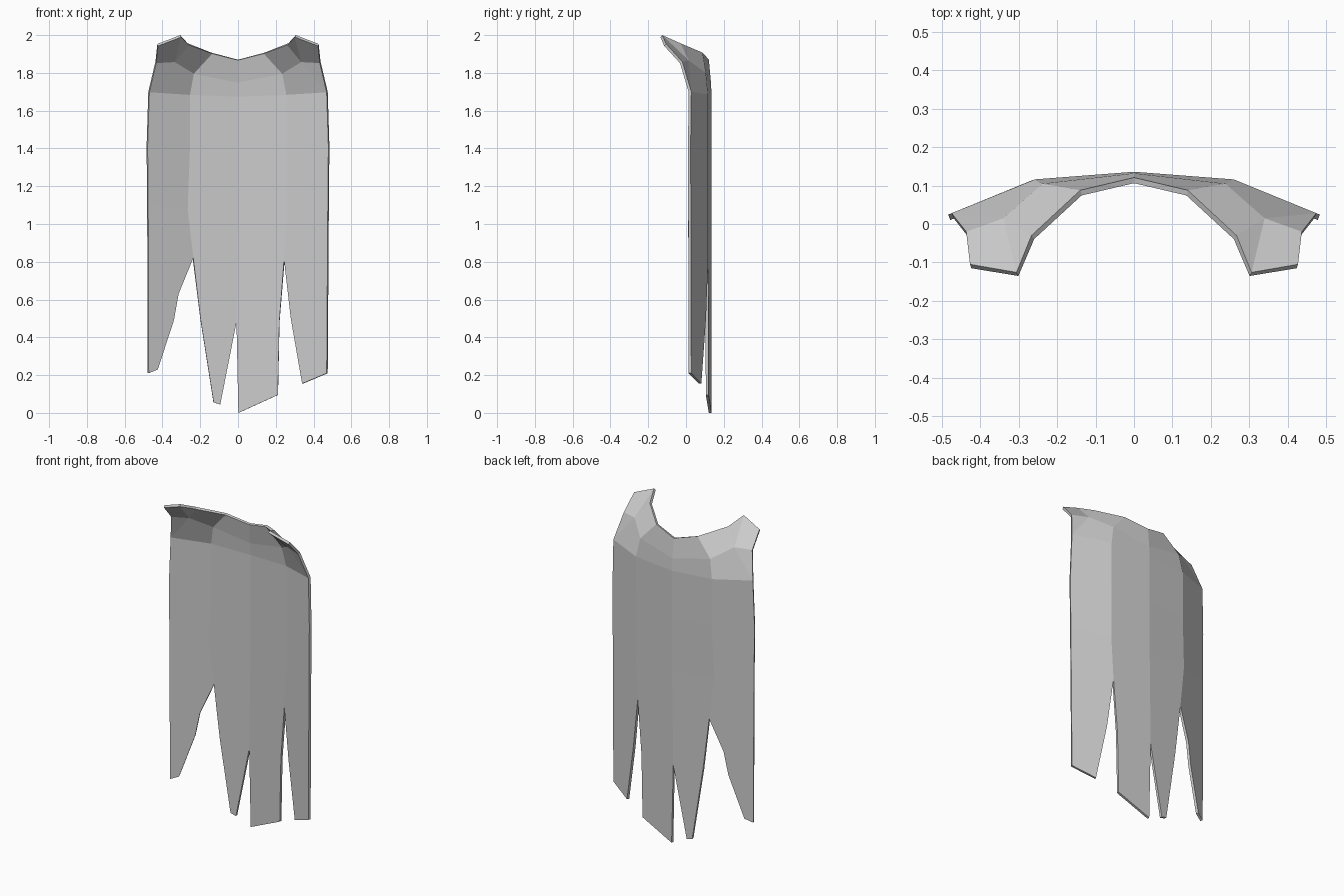
import bpy, bmesh

cube = bpy.data.objects.get("Cube")
if cube:
    bpy.data.objects.remove(cube)

cloth = bpy.data.materials.new("grey cloth")
cloth.use_nodes = True
grey = (0.6, 0.6, 0.6, 1)
cloth.diffuse_color = grey
cloth.node_tree.nodes["Principled BSDF"].inputs["Base Color"].default_value = grey


def wrap(x):
    """Depth of the cape around the back, from its curved cross-section."""
    a = abs(x)
    if a < 0.26:
        return 0.136 - 0.02 * a / 0.26
    return 0.116 - 0.09 * (a - 0.26) / 0.22


bm = bmesh.new()


def face(points):
    verts = [bm.verts.new(p if len(p) == 3 else (p[0], wrap(p[0]), p[1])) for p in points]
    f = bm.faces.new(verts)
    f.normal_update()
    if f.normal.y + f.normal.z < 0:
        f.normal_flip()


# Hanging back: rows of four panels, each row as (x, z) points
rows = [
    [(-0.475, 1.70), (-0.258, 1.685), (0, 1.675), (0.26, 1.685), (0.475, 1.70)],
    [(-0.484, 1.41), (-0.258, 1.40), (0, 1.39), (0.262, 1.40), (0.484, 1.41)],
    [(-0.481, 1.10), (-0.27, 1.08), (0, 1.06), (0.262, 1.08), (0.481, 1.10)],
]
for upper, lower in zip(rows, rows[1:]):
    for i in range(4):
        face([upper[i], upper[i + 1], lower[i + 1], lower[i]])

# Torn tails under each panel, left to right
slit_r, slit_c, slit_l = (-0.24, 0.82), (-0.008, 0.48), (0.247, 0.81)
tails = [
    [(-0.478, 0.21), (-0.43, 0.23), (-0.345, 0.49), (-0.32, 0.63), slit_r],
    [slit_r, (-0.20, 0.50), (-0.13, 0.055), (-0.095, 0.045), slit_c],
    [slit_c, (0.003, 0.0), (0.212, 0.095), (0.22, 0.48), slit_l],
    [slit_l, (0.285, 0.50), (0.345, 0.155), (0.475, 0.21)],
]
for i, tail in enumerate(tails):
    face([rows[-1][i]] + tail + [rows[-1][i + 1]])

# Shoulders and flared collar, mirrored on both sides
for s, hem in ((-1, rows[0][1::-1]), (1, rows[0][3:])):
    hem_b, hem_e = hem
    hem_c = rows[0][2]
    mid_c, mid_b = (0, 0.132, 1.75), (s * 0.238, 0.105, 1.80)
    mid_a, mid_e = (s * 0.34, 0.015, 1.865), (s * 0.437, -0.02, 1.86)
    top_c, top_b = (0, 0.121, 1.87), (s * 0.14, 0.088, 1.907)
    top_a, tip = (s * 0.267, -0.03, 1.957), (s * 0.306, -0.126, 2.0)
    top_e = (s * 0.427, -0.105, 1.953)
    for points in (
        [hem_c, hem_b, mid_b, mid_c], [hem_b, hem_e, mid_a, mid_b],
        [hem_e, mid_e, mid_a], [mid_c, mid_b, top_b, top_c],
        [mid_b, mid_a, top_a, top_b], [mid_a, tip, top_a],
        [mid_a, mid_e, top_e, tip],
    ):
        face(points)

bmesh.ops.remove_doubles(bm, verts=bm.verts, dist=0.001)
mesh = bpy.data.meshes.new("tattered_cape")
bm.to_mesh(mesh)
bm.free()
mesh.materials.append(cloth)
cape = bpy.data.objects.new("tattered_cape", mesh)
bpy.context.collection.objects.link(cape)

# Cloth thickness, grown towards the wearer
thick = cape.modifiers.new("thickness", "SOLIDIFY")
thick.thickness = 0.015
thick.offset = -1
